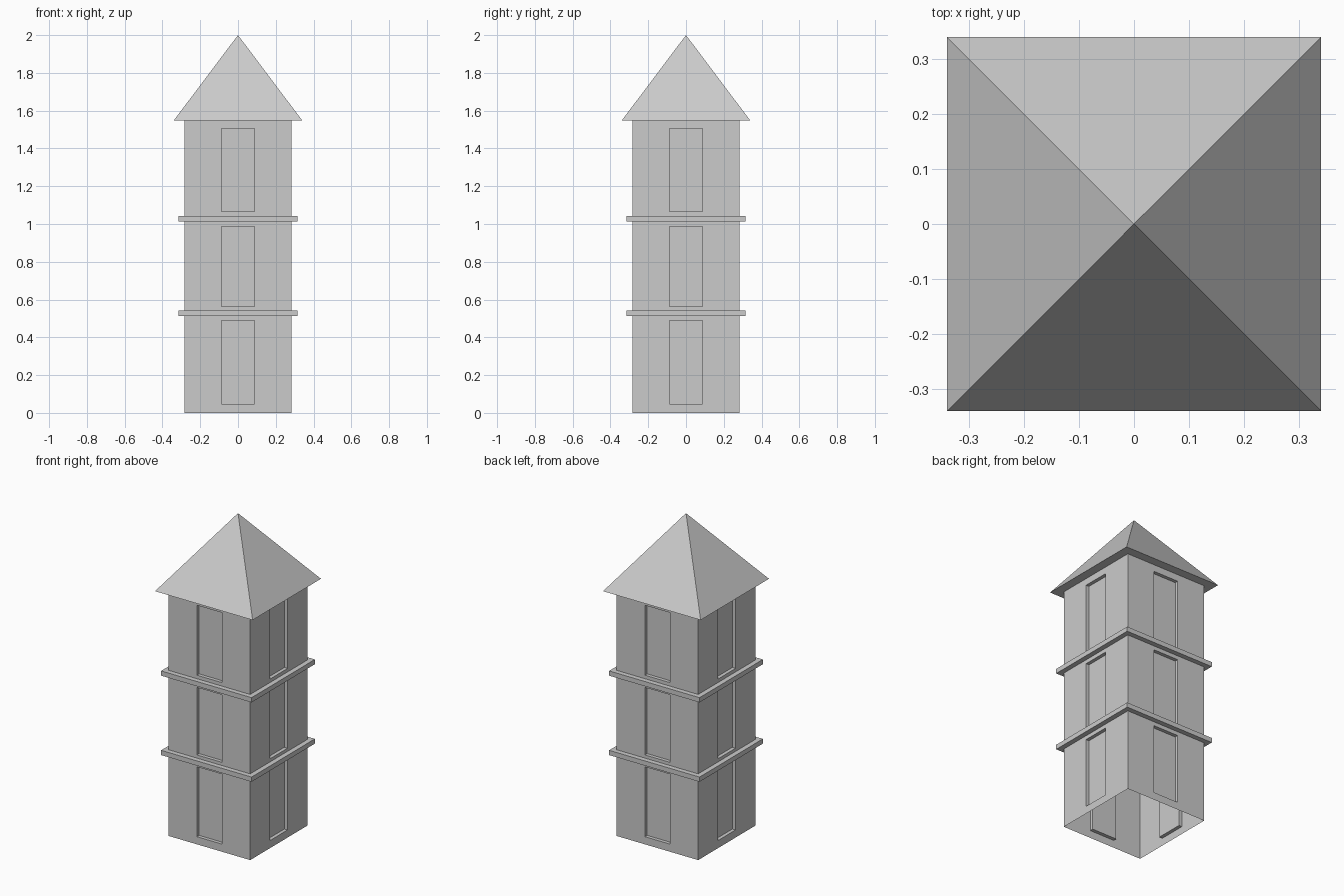
import bpy, bmesh
from mathutils import Vector

if "Cube" in bpy.data.objects:
    bpy.data.objects.remove(bpy.data.objects["Cube"])

WALL, BAND, EAVE = 0.284, 0.315, 0.34
WIN_HALF, WIN_DEPTH = 0.0875, 0.022
# wall bottom -> (window bottom, window top)
WINDOWS = {0.0: (0.048, 0.488), 0.543: (0.563, 0.988), 1.043: (1.065, 1.505)}


def ring(bm, half, z):
    return [bm.verts.new((x * half, y * half, z))
            for x, y in ((-1, -1), (1, -1), (1, 1), (-1, 1))]


def skin(bm, profile):
    """Join square rings of (half width, height) into an open shell."""
    rings = [ring(bm, h, z) for h, z in profile]
    for a, b in zip(rings, rings[1:]):
        for i in range(4):
            j = (i + 1) % 4
            bm.faces.new((a[i], a[j], b[j], b[i]))
    return rings


def finish(bm, name):
    mesh = bpy.data.meshes.new(name)
    bm.to_mesh(mesh)
    bm.free()
    bpy.context.collection.objects.link(bpy.data.objects.new(name, mesh))


# Hollow tower walls with two projecting bands, open at the bottom
bm = bmesh.new()
skin(bm, [(WALL, 0), (WALL, 0.513), (BAND, 0.513), (BAND, 0.543),
          (WALL, 0.543), (WALL, 1.013), (BAND, 1.013), (BAND, 1.043),
          (WALL, 1.043), (WALL, 1.548)])
bm.normal_update()

# Recessed window in every wall panel
panels = [f for f in bm.faces if abs(f.normal.z) < 0.1 and f.calc_area() > 0.2]
for face in panels:
    base = min(v.co.z for v in face.verts)
    low, high = next(w for z, w in WINDOWS.items() if abs(z - base) < 0.01)
    normal = face.normal.copy()
    side = Vector((0, 0, 1)).cross(normal)
    mid = (low + high) / 2
    bmesh.ops.inset_individual(bm, faces=[face], thickness=0.01)
    for v in face.verts:
        s = WIN_HALF if v.co.dot(side) > 0 else -WIN_HALF
        v.co = normal * WALL + side * s
        # inset keeps corner order, so compare against the panel middle
    verts = list(face.verts)
    for v, z in zip(verts, (low, low, high, high)):
        v.co.z = z
    pane = bmesh.ops.extrude_discrete_faces(bm, faces=[face])["faces"][0]
    for v in pane.verts:
        v.co -= normal * WIN_DEPTH
finish(bm, "tower_walls")

# Pyramid roof with overhanging eaves
bm = bmesh.new()
eave = skin(bm, [(WALL, 1.548), (EAVE, 1.548)])[-1]
apex = bm.verts.new((0, 0, 2))
for i in range(4):
    bm.faces.new((eave[i], eave[(i + 1) % 4], apex))
finish(bm, "roof")
